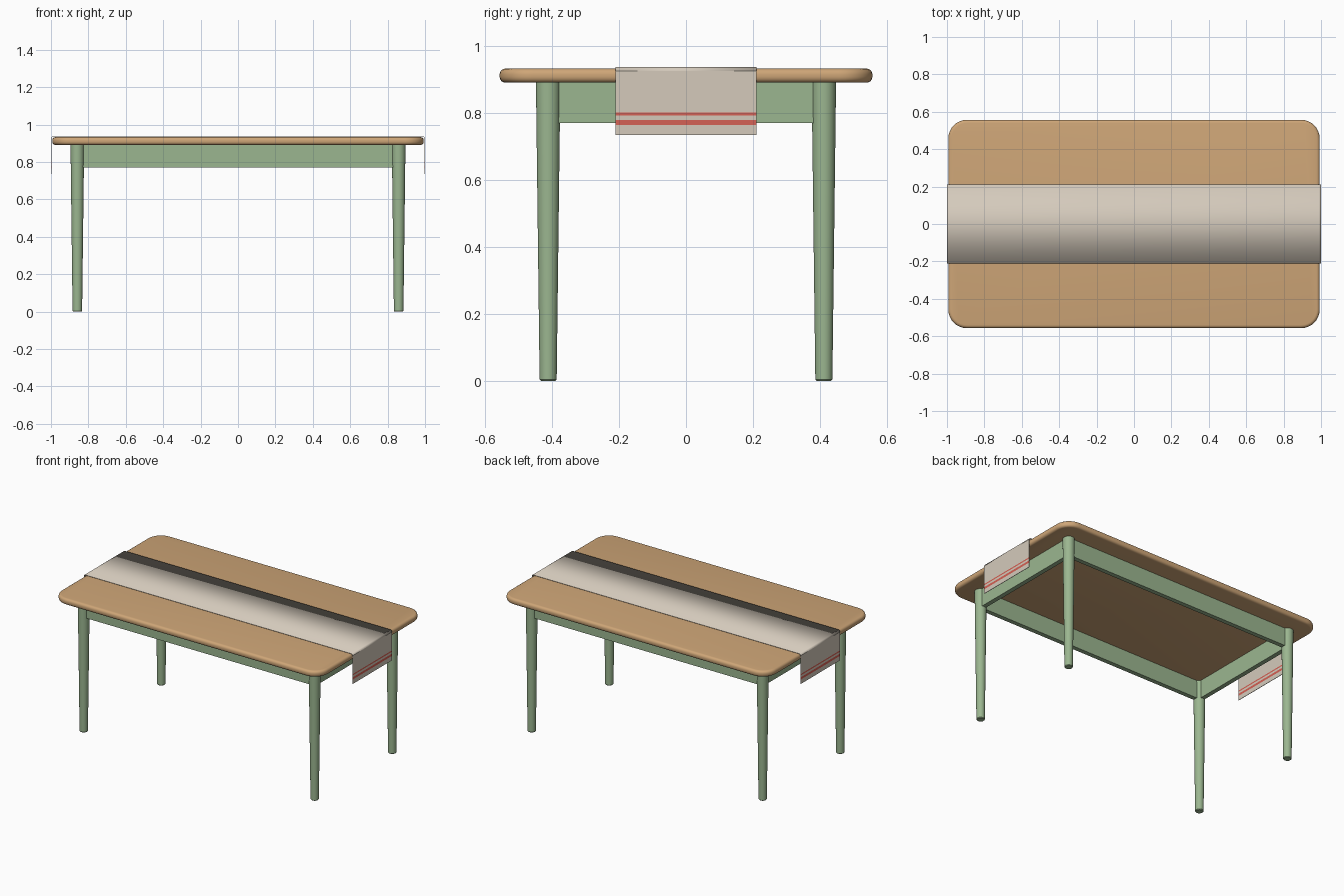
import bpy, bmesh, math

if "Cube" in bpy.data.objects:
    bpy.data.objects.remove(bpy.data.objects["Cube"])


def material(name, color):
    m = bpy.data.materials.new(name)
    m.diffuse_color = (*color, 1)
    m.use_nodes = True
    m.node_tree.nodes["Principled BSDF"].inputs["Base Color"].default_value = m.diffuse_color
    return m


WOOD = material("warm_wood", (0.62, 0.38, 0.185))
GREEN = material("sage_green", (0.33, 0.47, 0.28))
LINEN = material("linen", (0.66, 0.59, 0.50))
RED = material("red_stripe", (0.66, 0.12, 0.09))


def finish(name, bm, mats, angle=None):
    bmesh.ops.recalc_face_normals(bm, faces=bm.faces) if angle else None
    me = bpy.data.meshes.new(name)
    bm.to_mesh(me)
    bm.free()
    ob = bpy.data.objects.new(name, me)
    bpy.context.collection.objects.link(ob)
    for m in mats:
        me.materials.append(m)
    if angle:
        bpy.ops.object.select_all(action='DESELECT')
        ob.select_set(True)
        bpy.context.view_layer.objects.active = ob
        bpy.ops.object.shade_smooth_by_angle(angle=math.radians(angle))
    return ob


def box(name, center, size, mat):
    bm = bmesh.new()
    bmesh.ops.create_cube(bm, size=1)
    for v in bm.verts:
        v.co = [c + a * s for c, a, s in zip(center, v.co, size)]
    return finish(name, bm, [mat], 30)


# Tabletop: rounded rectangle with softened upper and lower rims
HX, HY, Z0, Z1, R = 0.993, 0.557, 0.891, 0.933, 0.1
bm = bmesh.new()
ring = []
for k, (sx, sy) in enumerate([(1, 1), (-1, 1), (-1, -1), (1, -1)]):
    for i in range(9):
        a = math.radians(90 * k + 90 * i / 8)
        ring.append(bm.verts.new((sx * (HX - R) + R * math.cos(a),
                                  sy * (HY - R) + R * math.sin(a), Z0)))
base = bm.faces.new(ring)
top = bmesh.ops.extrude_face_region(bm, geom=[base])["geom"]
for v in top:
    if isinstance(v, bmesh.types.BMVert):
        v.co.z = Z1
rims = [e for e in bm.edges if abs(e.verts[0].co.z - e.verts[1].co.z) < 1e-5]
bmesh.ops.bevel(bm, geom=rims, offset=0.017, segments=4, profile=0.5, affect='EDGES')
finish("tabletop", bm, [WOOD], 40)

# Four tapered round legs with a softened foot
LX, LY, N = 0.859, 0.412, 32
LEG = [(0.022, 0.0), (0.0255, 0.004), (0.0365, Z0 + 0.002)]
for sx in (-1, 1):
    for sy in (-1, 1):
        bm = bmesh.new()
        rings = [[bm.verts.new((sx * LX + r * math.cos(2 * math.pi * i / N),
                                sy * LY + r * math.sin(2 * math.pi * i / N), z))
                  for i in range(N)] for r, z in LEG]
        for a, b in zip(rings, rings[1:]):
            for i in range(N):
                j = (i + 1) % N
                bm.faces.new((a[i], a[j], b[j], b[i]))
        bm.faces.new(rings[0])
        bm.faces.new(rings[-1])
        finish(f"leg_{'right' if sx > 0 else 'left'}_{'back' if sy > 0 else 'front'}",
               bm, [GREEN], 35)

# Apron rails joining the legs
AZ, AH, T = 0.8315, 0.121, 0.03
for s, side in ((-1, "front"), (1, "back")):
    box("apron_" + side, (0, s * LY, AZ), (2 * LX, T, AH), GREEN)
for s, side in ((-1, "left"), (1, "right")):
    box("apron_" + side, (s * LX, 0, AZ), (T, 2 * LY, AH), GREEN)

# Table runner: sheet draped over both ends, striped by height
half = [(1.0, z) for z in (0.735, 0.765, 0.780, 0.793, 0.802)]
for i in range(5):
    a = math.radians(90 * i / 4)
    half.append((0.988 + 0.012 * math.cos(a), 0.926 + 0.012 * math.sin(a)))
path = [(-x, z) for x, z in half] + half[::-1]
bm = bmesh.new()
pairs = [[bm.verts.new((x, y, z)) for y in (-0.21, 0.21)] for x, z in path]
for p, q in zip(pairs, pairs[1:]):
    f = bm.faces.new((p[0], q[0], q[1], p[1]))
    z = f.calc_center_median().z
    f.material_index = int(0.765 < z < 0.780 or 0.793 < z < 0.802)
    f.smooth = z > 0.92
runner = finish("table_runner", bm, [LINEN, RED])
mod = runner.modifiers.new("thickness", 'SOLIDIFY')
mod.thickness = 0.003
mod.offset = -1
